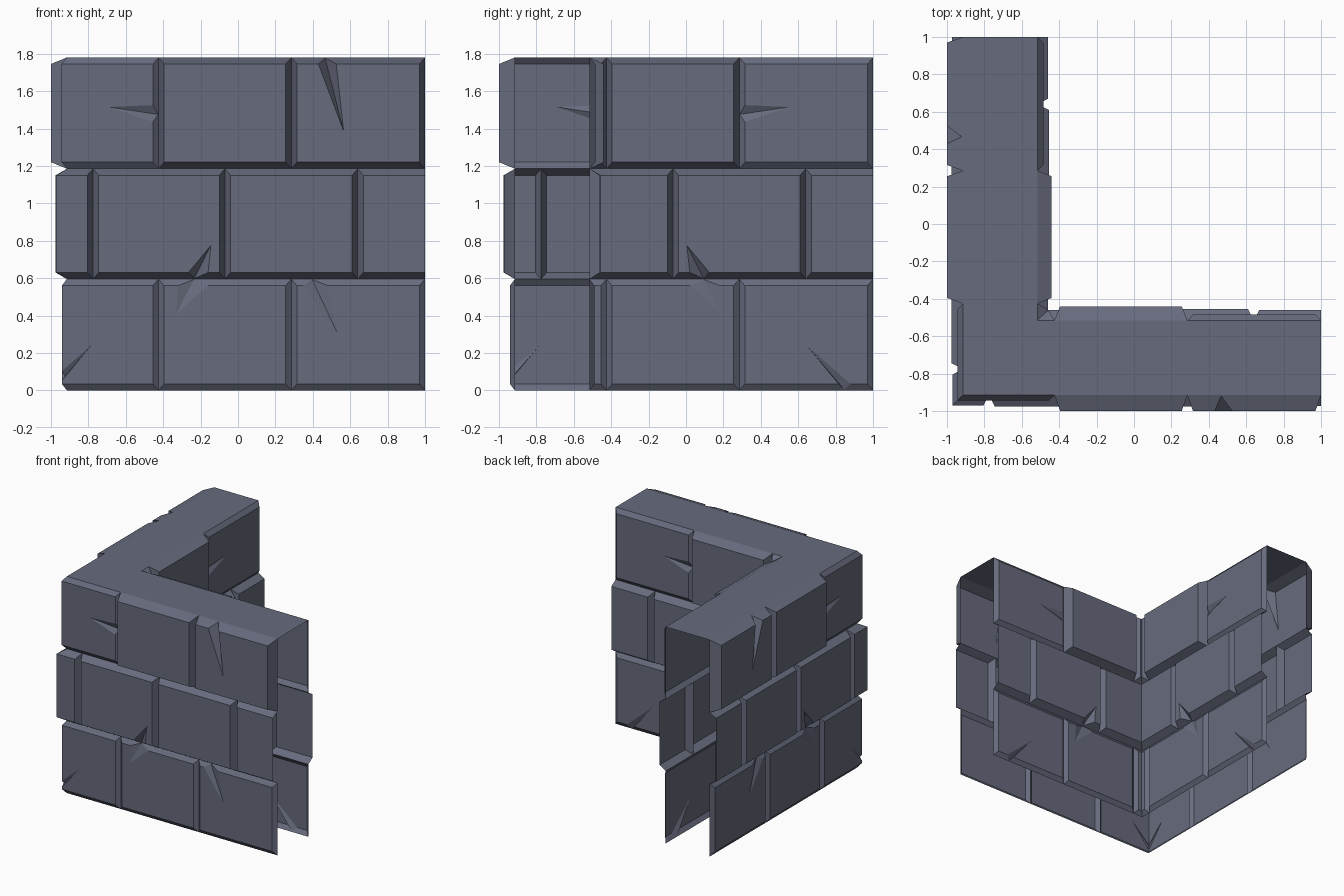
import bpy, bmesh
from mathutils import Vector, Matrix

if "Cube" in bpy.data.objects:
    bpy.data.objects.remove(bpy.data.objects["Cube"])

OUTER, INNER, TOP = -0.915, -0.515, 1.78
BEVEL_U, BEVEL_Z = 0.03, 0.035

stone = bpy.data.materials.new("slate_stone")
stone.diffuse_color = (0.135, 0.147, 0.205, 1)
stone.use_nodes = True
stone.node_tree.nodes["Principled BSDF"].inputs["Base Color"].default_value = stone.diffuse_color

# Courses: z range, joint positions, how far each brick stands out, bevelled free end
OUTER_ROWS = [
    (0.0, 0.595, [OUTER, -0.425, 0.285, 1], [0.027, 0.027, 0.027], True),
    (0.595, 1.185, [OUTER, -0.775, -0.07, 0.64, 1], [0.055, 0.06, 0.06, 0.058], False),
    (1.185, TOP, [OUTER, -0.425, 0.285, 1], [0.028, 0.085, 0.085], True)]
INNER_ROWS = [
    (0.0, 0.595, [INNER, -0.425, 0.285, 1], [0.025, 0.025, 0.025], True),
    (0.595, 1.185, [INNER, -0.07, 0.64, 1], [0.055, 0.06, 0.055], False),
    (1.185, TOP, [INNER, -0.425, 0.285, 1], [0.05, 0.075, 0.03], True)]

# Cracks as (u, z): tip, two rim points, deepest point at the brick edge
CRACKS = [
    ((-0.69, 1.515), (-0.455, 1.525), (-0.455, 1.435), (-0.425, 1.475)),
    ((0.565, 1.385), (0.43, 1.745), (0.525, 1.745), (0.465, 1.78)),
    ((-0.145, 0.775), (-0.265, 0.63), (-0.16, 0.63), (-0.235, 0.595)),
    ((-0.33, 0.41), (-0.32, 0.56), (-0.16, 0.56), (-0.235, 0.595)),
    ((0.53, 0.31), (0.35, 0.56), (0.48, 0.56), (0.395, 0.595)),
    ((-0.78, 0.245), (-0.96, 0.03), (-1.025, 0.03), (-0.99, 0.0))]
INNER_CRACKS = [tuple((-0.14 - u, z) for u, z in c) for c in CRACKS]


def temp_object(name, bm):
    bmesh.ops.recalc_face_normals(bm, faces=bm.faces)
    me = bpy.data.meshes.new(name)
    bm.to_mesh(me)
    bm.free()
    ob = bpy.data.objects.new(name, me)
    bpy.context.collection.objects.link(ob)
    ob.hide_render = True
    return ob


def frustum(u0, u1, z0, z1, t0, t1, d):
    """Closed brick: base on h = 0, smaller face on h = d."""
    bm = bmesh.new()
    b = [bm.verts.new(p) for p in ((u0, 0, z0), (u1, 0, z0), (u1, 0, z1), (u0, 0, z1))]
    a, c = z0 + BEVEL_Z, z1 - BEVEL_Z
    t = [bm.verts.new(p) for p in ((t0, d, a), (t1, d, a), (t1, d, c), (t0, d, c))]
    bm.faces.new(b)
    bm.faces.new(t)
    for i in range(4):
        j = (i + 1) % 4
        bm.faces.new((b[i], b[j], t[j], t[i]))
    return bm


def wedge(crack, d):
    """Tapered crack cutter, lifted above the brick face and run past its edge."""
    tip, r1, r2, deep = crack
    T = Vector((tip[0], d, tip[1]))
    ext = lambda p, h: T + (Vector((p[0], h, p[1])) - T) * 1.2
    A, B, D = ext(r1, d), ext(r2, d), ext(deep, d * 0.06)
    bm = bmesh.new()
    v = [bm.verts.new(p) for p in (D + (T - D) * 1.3, D + (A - D) * 1.3, D + (B - D) * 1.3, D)]
    for f in ((0, 1, 2), (0, 1, 3), (0, 2, 3), (1, 2, 3)):
        bm.faces.new([v[i] for i in f])
    return bm


def panel(rows, cracks, corner, out):
    """Brick skin in local (u, height, z); out is the way the corner grows."""
    skin = bmesh.new()
    for z0, z1, joints, depths, end_bevel in rows:
        for i, d in enumerate(depths):
            u0, u1 = joints[i], joints[i + 1]
            t0 = corner + out * d if i == 0 else u0 + BEVEL_U
            last = i == len(depths) - 1
            t1 = u1 if last and not end_bevel else u1 - BEVEL_U
            ob = temp_object("brick", frustum(u0, u1, z0, z1, t0, t1, d))
            tools = [temp_object("crack", wedge(c, d)) for c in cracks
                     if u0 < c[0][0] < u1 and z0 < c[0][1] < z1]
            for tool in tools:
                m = ob.modifiers.new("crack", 'BOOLEAN')
                m.operation, m.solver, m.object = 'DIFFERENCE', 'EXACT', tool
            dg = bpy.context.evaluated_depsgraph_get()
            me = bpy.data.meshes.new_from_object(ob.evaluated_get(dg))
            skin.from_mesh(me)
            for o in tools + [ob]:
                bpy.data.objects.remove(o)
    # open the back, the mitred corner side and the free end
    e = 1e-4
    hidden = [f for f in skin.faces if
              all(abs(v.co.y) < e for v in f.verts) or
              all(abs(v.co.x - corner - out * v.co.y) < e for v in f.verts) or
              all(abs(v.co.x - 1) < e for v in f.verts)]
    bmesh.ops.delete(skin, geom=hidden, context='FACES')
    return skin


def finish(name, bm):
    me = bpy.data.meshes.new(name)
    bm.to_mesh(me)
    me.materials.clear()
    me.materials.append(stone)
    ob = bpy.data.objects.new(name, me)
    bpy.context.collection.objects.link(ob)


def place(name, skin, corner, out, swap):
    bm = skin.copy()
    for v in bm.verts:
        u, h, z = v.co
        p = (u, corner + out * h)
        v.co = (p[1], p[0], z) if swap else (p[0], p[1], z)
    if (out < 0) != swap:  # mirrored placement
        bmesh.ops.reverse_faces(bm, faces=bm.faces)
    finish(name, bm)
    bm.free()


# Outer and inner brick faces, mirrored over the diagonal
outer = panel(OUTER_ROWS, CRACKS, OUTER, -1)
inner = panel(INNER_ROWS, INNER_CRACKS, INNER, 1)
for swap, side in ((False, "front"), (True, "left")):
    place("outer_bricks_" + side, outer, OUTER, -1, swap)
    place("inner_bricks_" + side, inner, INNER, 1, swap)

# Flat L-shaped top of the wall
cap = bmesh.new()
cap.faces.new([cap.verts.new((x, y, TOP)) for x, y in (
    (OUTER, OUTER), (1, OUTER), (1, INNER), (INNER, INNER), (INNER, 1), (OUTER, 1))])
finish("wall_top", cap)
